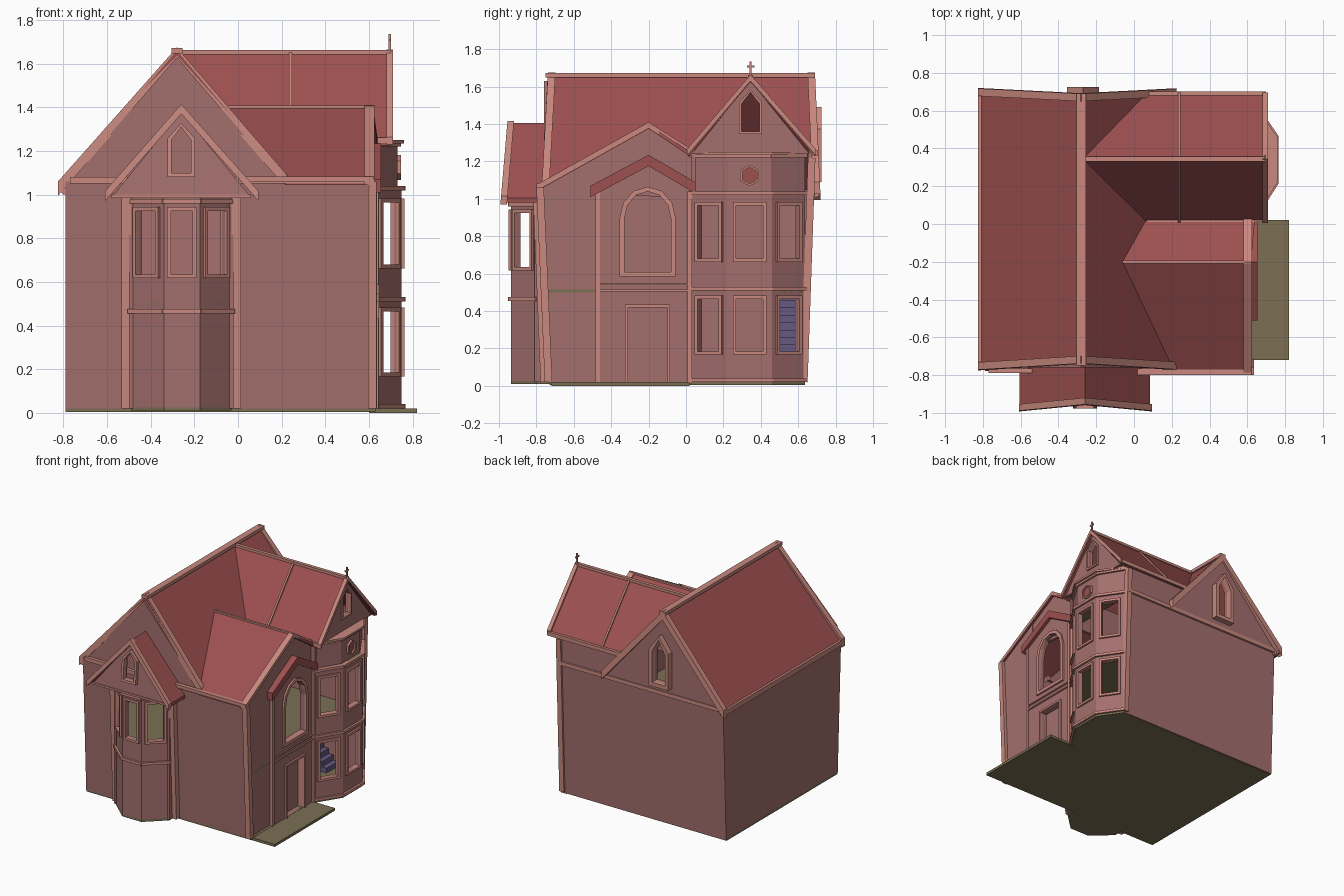
import bpy, bmesh, math
from mathutils import Vector, Matrix

if "Cube" in bpy.data.objects:
    bpy.data.objects.remove(bpy.data.objects["Cube"])


def mat(name, c):
    m = bpy.data.materials.new(name)
    m.diffuse_color = (*c, 1)
    m.use_nodes = True
    m.node_tree.nodes["Principled BSDF"].inputs["Base Color"].default_value = m.diffuse_color
    return m


WALL = mat("wall", (.37, .16, .155))
TRIM = mat("trim", (.58, .25, .21))
ROOF = mat("roof", (.34, .08, .08))
FLOOR = mat("floor", (.2, .16, .09))
STAIR = mat("stair", (.13, .1, .22))


def add(name, mesh, m):
    ob = bpy.data.objects.new(name, mesh)
    bpy.context.collection.objects.link(ob)
    mesh.materials.clear()
    mesh.materials.append(m)
    return ob


def panel(name, loops, a, b, m=WALL, o=0.0, d=.02, lean=0.0):
    """Upright slab along plan line a->b (outside on the right); later loops are holes."""
    cu = bpy.data.curves.new(name, 'CURVE')
    cu.dimensions, cu.fill_mode, cu.extrude = '2D', 'BOTH', d / 2
    for lp in loops:
        s = cu.splines.new('POLY')
        s.points.add(len(lp) - 1)
        for p, q in zip(s.points, lp):
            p.co = (q[0], q[1], 0, 1)
        s.use_cyclic_u = True
    tmp = bpy.data.objects.new(name + "_tmp", cu)
    bpy.context.collection.objects.link(tmp)
    me = bpy.data.meshes.new_from_object(tmp.evaluated_get(bpy.context.evaluated_depsgraph_get()))
    bpy.data.objects.remove(tmp)
    u = (Vector((*b, 0)) - Vector((*a, 0))).normalized()
    w = Vector((u.y, -u.x, 0))
    v = Vector((0, 0, 1)) + w * lean
    org = Vector((*a, 0)) + w * (o - d / 2)
    me.transform(Matrix(((u.x, v.x, w.x, org.x), (u.y, v.y, w.y, org.y),
                         (u.z, v.z, w.z, org.z), (0, 0, 0, 1))))
    for p in me.polygons:
        p.use_smooth = False
    return add(name, me, m)


def solid(name, pts, shift, m):
    """Polygon swept by a shift vector."""
    bm = bmesh.new()
    f = bm.faces.new([bm.verts.new(p) for p in pts])
    r = bmesh.ops.extrude_face_region(bm, geom=[f], use_keep_orig=True)
    bmesh.ops.translate(bm, vec=shift, verts=[g for g in r['geom'] if isinstance(g, bmesh.types.BMVert)])
    bmesh.ops.recalc_face_normals(bm, faces=bm.faces)
    me = bpy.data.meshes.new(name)
    bm.to_mesh(me)
    return add(name, me, m)


def beam(name, p, q, w, h, m=TRIM):
    p, q = Vector(p), Vector(q)
    bm = bmesh.new()
    bmesh.ops.create_cube(bm, size=1)
    d = q - p
    bm.transform(Matrix.Translation((p + q) / 2) @ d.to_track_quat('Y', 'Z').to_matrix().to_4x4()
                 @ Matrix.Diagonal((w, d.length, h, 1)))
    me = bpy.data.meshes.new(name)
    bm.to_mesh(me)
    return add(name, me, m)


def roof(name, *pts):
    return solid(name, pts, (0, 0, -.025), ROOF)


def plate(name, plan, z0, z1, m):
    return solid(name, [(x, y, z1) for x, y in plan], (0, 0, z0 - z1), m)


def rect(u0, u1, z0, z1):
    return [(u0, z0), (u1, z0), (u1, z1), (u0, z1)]


def pointed(c, hw, z0, zs, z1):
    return [(c - hw, z0), (c + hw, z0), (c + hw, zs), (c, z1), (c - hw, zs)]


def chevron(l, top, r, t):
    return [l, top, r, (r[0], r[1] - t), (top[0], top[1] - t), (l[0], l[1] - t)]


def grow(lp, m):
    out = []
    ax = [(min(c), max(c)) for c in zip(*lp)]
    for p in lp:
        out.append(tuple((lo + hi) / 2 + (k - (lo + hi) / 2) * (1 + 2 * m / (hi - lo))
                         for k, (lo, hi) in zip(p, ax)))
    return out


def frame(name, hole, a, b, m=.018, o=.014, d=.045, lean=0.0):
    return panel(name, [grow(hole, m), hole], a, b, TRIM, o, d, lean)


def bay(name, plan, z0, z1, rows, bands):
    """Three sided bay with a framed window per face and row."""
    for i, (a, b) in enumerate(zip(plan, plan[1:])):
        L = math.dist(a, b)
        holes = [rect(.2 * L, .8 * L, *r) for r in rows] if 0 <= i < 3 else []
        panel(f"{name}_wall_{i}", [rect(0, L, z0, z1)] + holes, a, b)
        for k, h in enumerate(holes):
            frame(f"{name}_window_frame_{i}_{k}", h, a, b)
        for k, z in enumerate(bands):
            panel(f"{name}_band_{i}_{k}", [rect(-.008, L + .008, z - .01, z + .01)], a, b, TRIM, .016, .03)


X, Y, B = (1, 0), (0, 1), (-1, 0)      # wall directions: front, right, back


def fr(y): return (0, y), (1, y)
def rt(x): return (x, 0), (x, 1)
def bk(y): return (0, y), (-1, y)


def mx(z): return -.28 + (1.66 - z) / 1.185


# floors, porch slab and stairs
plate("ground_floor", [(-.79, -.73), (.63, -.73), (.63, .63), (-.79, .63)], 0.005, .022, FLOOR)
plate("upper_floor", [(-.78, -.74), (.61, -.74), (.61, .63), (-.78, .63)], .5, .515, FLOOR)
plate("porch_slab", [(.6, -.72), (.82, -.72), (.82, .02), (.6, .02)], 0, .02, FLOOR)
for i in range(12):
    x = .42 - i * .04
    beam(f"stair_step_{i}", (x, .46, .04 + i * .02), (x, .6, .04 + i * .02), .04, .04 * (i + 1), STAIR)

# main walls, leaning slightly outwards
panel("front_wall", [rect(-.79, .61, .02, 1.06), rect(-.48, -.04, .52, .97)], *fr(-.735), lean=.04)
panel("back_wall", [rect(-.63, .79, .01, 1.04)], *bk(.635), lean=.035)
panel("left_wall", [[(-.635, .01), (.735, .02), (.777, 1.05), (-.672, 1.05)]], (-.79, 0), (-.79, -1))
panel("right_front_wall", [[(-.735, .02), (-.44, .02), (-.44, 1.26), (-.78, 1.06)]], *rt(.61))
panel("back_upper_wall", [rect(-.63, 0, 1.03, 1.25)], *bk(.672))
panel("valley_wall", [rect(.0, .64, 1.0, 1.26)], *fr(.03))
panel("front_band", [rect(-.77, .61, 1.05, 1.08)], *fr(-.785), TRIM, .005, .025)
panel("back_band", [rect(-.63, .8, 1.02, 1.05)], *bk(.675), TRIM, .012, .03)
panel("left_band", [rect(-.69, .77, 1.0, 1.03)], (-.80, 0), (-.80, -1), TRIM, .005, .03)

# main gables
tri = [(-.8, 1.03), (.22, 1.05), (-.28, 1.63)]
panel("front_gable", [tri], *fr(-.76))
bw = pointed(.27, .055, 1.12, 1.36, 1.46)
panel("back_gable", [[(-u, z) for u, z in tri], bw], *bk(.68))
frame("back_gable_window_frame", bw, *bk(.68), m=.03, o=.045, d=.07)
cv = chevron((-.825, 1.06), (-.28, 1.675), (.225, 1.09), .065)
panel("front_bargeboard", [cv], *fr(-.83), TRIM, 0, .04, lean=-.055)
panel("back_bargeboard", [[(-u, z) for u, z in cv]], *bk(.765), TRIM, 0, .04, lean=-.045)

# main roof with notches for the two side roofs
roof("main_roof_left", (-.28, -.74, 1.66), (-.28, .69, 1.66), (-.82, .71, 1.035), (-.82, -.77, 1.035))
roof("main_roof_right", (-.28, -.74, 1.66), (mx(1.07), -.77, 1.07), (mx(1.4), -.2, 1.4),
     (mx(1.25), .02, 1.25), (-.27, .345, 1.65), (mx(1.25), .69, 1.25), (-.28, .69, 1.66))
beam("main_ridge_cap", (-.28, -.75, 1.66), (-.28, .69, 1.66), .05, .025)
beam("left_eave_trim", (-.81, -.77, 1.03), (-.81, .71, 1.03), .03, .04)

# right front roof
xe = .62
roof("entry_roof_front", (mx(1.4), -.2, 1.4), (xe, -.2, 1.4), (xe, -.79, 1.07), (mx(1.07), -.79, 1.07))
roof("entry_roof_back", (mx(1.4), -.2, 1.4), (xe, -.2, 1.4), (xe + .02, .025, 1.25), (mx(1.25), .025, 1.25))
beam("entry_ridge_cap", (mx(1.4), -.2, 1.4), (xe, -.2, 1.4), .016, .016)
beam("entry_eave_gutter", (.0, -.785, 1.07), (xe, -.785, 1.07), .03, .025)
beam("entry_valley_gutter", (.07, .02, 1.25), (.69, .02, 1.25), .02, .025)
panel("entry_gable", [[(-.78, 1.05), (.03, 1.0), (.03, 1.24), (-.2, 1.39)]], *rt(.605))
panel("entry_bargeboard", [chevron((-.8, 1.075), (-.2, 1.41), (.03, 1.265), .03)], *rt(.625), TRIM, 0, .045)

# entrance with arched window, door and canopy
arch = [(-.33, .61), (-.08, .61)] + [(-.205 + .125 * math.cos(math.radians(t)),
                                      .89 + .15 * math.sin(math.radians(t))) for t in range(0, 181, 30)]
door = rect(-.31, -.1, .022, .42)
panel("entry_wall", [[(-.46, .02), (.02, .02), (.02, 1.05), (-.2, 1.2), (-.46, 1.07)], arch, door], *rt(.63), d=.04)
frame("arched_window_frame", arch, *rt(.63), m=.025)
panel("door_frame", [[(-.325, .02), (-.31, .02), (-.31, .42), (-.1, .42), (-.1, .02), (-.085, .02),
                      (-.085, .435), (-.325, .435)]], *rt(.63), TRIM, .014, .06)
panel("door", [door], *rt(.585))
panel("entry_band", [rect(-.46, .02, .505, .515), rect(-.46, .02, .54, .548)], *rt(.63), TRIM, .01, .02)
panel("entry_canopy", [chevron((-.51, 1.07), (-.2, 1.235), (.05, 1.09), .06)], *rt(.655), ROOF, 0, .08)

# posts
for n, p, q, w in [("front_corner", (.615, -.735, .02), (.615, -.78, 1.06), .04),
                   ("entry_left", (.625, -.472, .01), (.625, -.472, 1.04), .024),
                   ("entry_right", (.635, .02, .01), (.635, .02, 1.04), .024),
                   ("back_corner", (.615, .63, .02), (.615, .672, 1.22), .04),
                   ("bay_left", (-.512, -.755, .02), (-.512, -.795, 1.0), .045),
                   ("bay_right", (-.008, -.755, .02), (-.008, -.795, 1.0), .045)]:
    beam(n + "_post", p, q, w, w)

# front bay and its gable
fp = [(-.49, -.8), (-.34, -.935), (-.175, -.935), (-.03, -.8)]
bay("front_bay", fp, .025, .99, [(.635, .925)], [.465, .97])
closed = [(-.49, -.73)] + fp + [(-.03, -.73)]
plate("front_bay_base", closed, .01, .03, FLOOR)
plate("front_bay_floor", closed, .49, .51, FLOOR)
for x in (-.49, -.03):
    beam("front_bay_return", (x, -.81, .5), (x, -.74, .5), .02, .96, WALL)
gw = pointed(-.26, .045, 1.1, 1.25, 1.31)
panel("bay_gable", [[(-.57, 1.0), (.05, 1.0), (-.26, 1.38)], gw], *fr(-1.045), lean=-.085)
frame("bay_gable_window_frame", gw, *fr(-1.045), lean=-.085, o=.025)
panel("bay_bargeboard", [chevron((-.61, 1.015), (-.26, 1.415), (.095, 1.015), .045)],
      *fr(-1.075), TRIM, 0, .035, lean=-.085)
for s, n in ((-1, "left"), (1, "right")):
    xo = -.26 + s * .345
    roof(f"bay_roof_{n}", (-.26, -.955, 1.405), (-.26, -.75, 1.405), (xo, -.75, 1.005), (xo, -.985, 1.005))
plate("bay_soffit", [(-.58, -.965), (.06, -.965), (.06, -.75), (-.58, -.75)], .985, 1.0, TRIM)

# right tower bay: two window storeys and a low attic storey
tp = [(.63, .03), (.75, .22), (.75, .46), (.63, .635)]
bay("tower_bay", tp, .02, 1.03, [(.185, .465), (.68, .965)], [.03, .52, 1.03])
for n, z in (("base", .005), ("floor", .5), ("ceiling", 1.025)):
    plate(f"tower_bay_{n}", [(.58, .03)] + tp + [(.58, .635)], z, z + .015, FLOOR)
ap = [(.62, .04), (.73, .225), (.73, .455), (.62, .635)]
bay("tower_attic", ap, 1.03, 1.24, [], [1.23])
hexa = [(.115 + .045 * math.sin(math.radians(t)), 1.125 + .045 * math.cos(math.radians(t)))
        for t in range(0, 360, 60)]
frame("hexagon_window_frame", hexa, ap[1], ap[2], m=.012, o=.016, d=.02)
panel("hexagon_window_pane", [hexa], ap[1], ap[2], ROOF, .004, .01)
plate("tower_soffit", [(.58, .02)] + [(x + .01, y) for x, y in tp] + [(.58, .67)], 1.235, 1.25, TRIM)

# tower roof, gable and finial
rx = .7
for y, n in ((.012, "front"), (.69, "back")):
    roof(f"tower_roof_{n}", (-.27, .345, 1.65), (rx, .345, 1.65), (rx, y, 1.25), (mx(1.25), y, 1.25))
    beam(f"tower_roof_strip_{n}", (.24, .345, 1.655), (.24, y, 1.255), .014, .014)
beam("tower_ridge_cap", (-.26, .345, 1.652), (rx, .345, 1.652), .026, .02)
beam("tower_back_eave", (.08, .69, 1.245), (rx, .69, 1.245), .025, .03)
tw = pointed(.345, .047, 1.36, 1.51, 1.57)
panel("tower_gable", [[(.03, 1.24), (.66, 1.24), (.345, 1.63)], tw], *rt(.685))
frame("tower_gable_window_frame", tw, *rt(.685), m=.014, o=.012)
panel("tower_bargeboard", [chevron((.005, 1.265), (.345, 1.665), (.695, 1.265), .035)], *rt(.71), TRIM, 0, .03)
beam("finial_stem", (.695, .345, 1.65), (.695, .345, 1.735), .01, .01)
beam("finial_arms", (.695, .325, 1.708), (.695, .365, 1.708), .01, .01)
